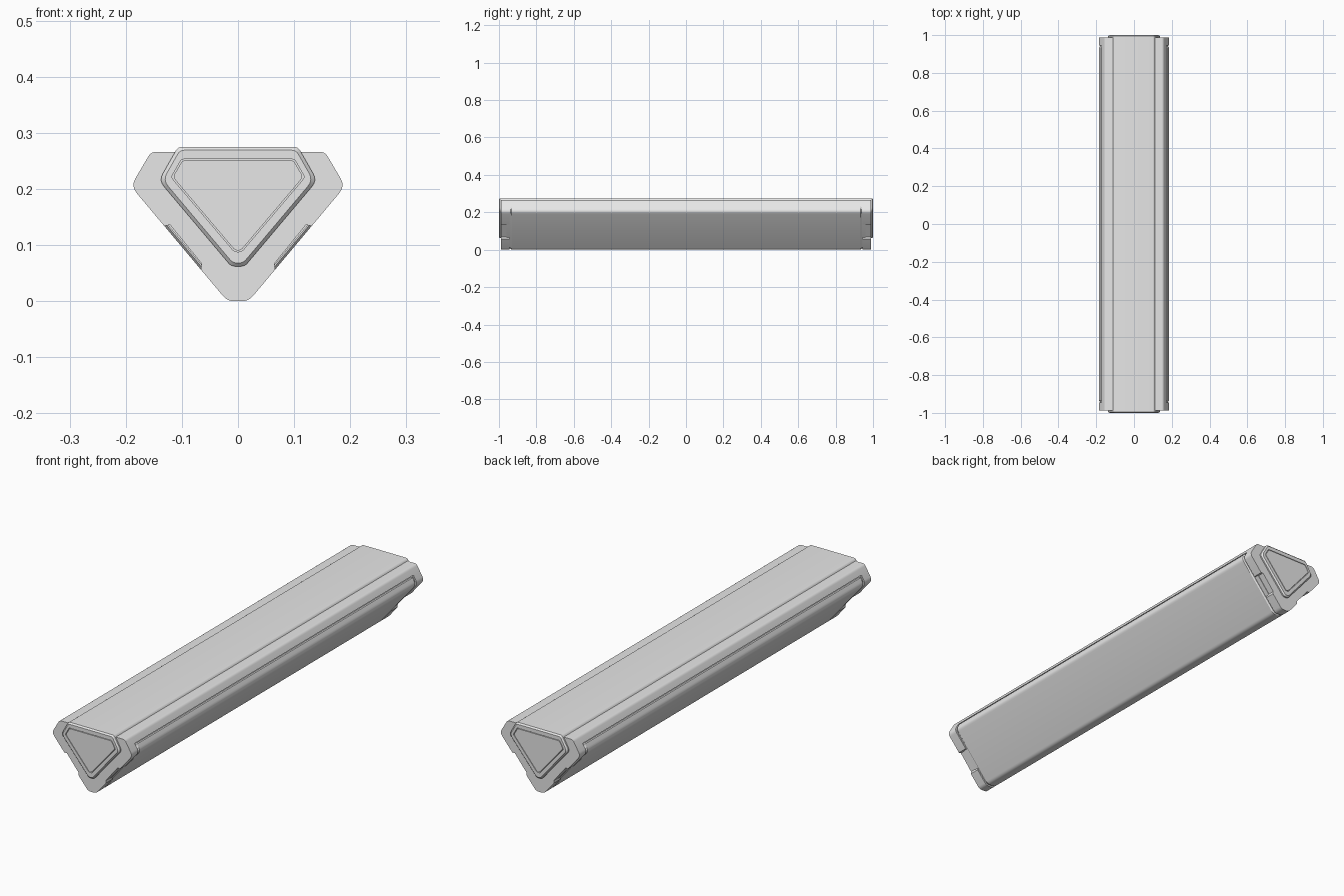
import bpy, bmesh, math
from mathutils import Vector

if "Cube" in bpy.data.objects:
    bpy.data.objects.remove(bpy.data.objects["Cube"])

grey = bpy.data.materials.new("light_grey")
grey.diffuse_color = (0.8, 0.8, 0.8, 1)
grey.use_nodes = True
grey.node_tree.nodes["Principled BSDF"].inputs["Base Color"].default_value = grey.diffuse_color


def mirrored(half):
    """Right half corners (x, z, rounding), top to bottom -> closed outline."""
    return half + [(-x, z, r) for x, z, r in reversed(half)]


def inset(corners, d):
    """Move every side of a convex outline inwards by d."""
    n, out = len(corners), []
    for i in range(n):
        a, b, c = (Vector(corners[(i + k) % n][:2]) for k in (-1, 0, 1))
        u, v = (b - a).normalized(), (c - b).normalized()
        n1, n2 = Vector((u.y, -u.x)), Vector((v.y, -v.x))
        p = b + (n1 + n2) * d / (1 + n1.dot(n2))
        out.append((p.x, p.y, corners[i][2]))
    return out


def rounded(corners, segs=4):
    n, out = len(corners), []
    for i in range(n):
        a, b, c = (Vector(corners[(i + k) % n][:2]) for k in (-1, 0, 1))
        r = corners[i][2]
        if r == 0:
            out.append(b)
            continue
        p, q = b + (a - b).normalized() * r, b + (c - b).normalized() * r
        for k in range(segs + 1):
            t = k / segs
            out.append(p * (1 - t) ** 2 + b * 2 * t * (1 - t) + q * t * t)
    return out


def loft(name, rings):
    """Skin through (corners, y) rings and close both ends."""
    bm = bmesh.new()
    loops = [[bm.verts.new((p.x, y, p.y)) for p in rounded(c)] for c, y in rings]
    for a, b in zip(loops, loops[1:]):
        for i in range(len(a)):
            j = (i + 1) % len(a)
            bm.faces.new((a[i], a[j], b[j], b[i]))
    bm.faces.new(loops[0])
    bm.faces.new(loops[-1])
    bmesh.ops.recalc_face_normals(bm, faces=bm.faces)
    mesh = bpy.data.meshes.new(name)
    bm.to_mesh(mesh)
    bm.free()
    mesh.materials.append(grey)
    ob = bpy.data.objects.new(name, mesh)
    bpy.context.collection.objects.link(ob)
    bpy.ops.object.select_all(action='DESELECT')
    ob.select_set(True)
    bpy.context.view_layer.objects.active = ob
    bpy.ops.object.shade_smooth_by_angle(angle=math.radians(30))
    return ob


body = mirrored([(0.155, 0.266, 0.009), (0.191, 0.205, 0.016), (0.019, 0.0, 0.012)])

# Core, seen only at the bottom of the seams
loft("core", [(inset(body, 0.006), -0.96), (inset(body, 0.006), 0.96)])

# Upper shell above the long seam
upper = mirrored([(0.155, 0.266, 0.009), (0.1715, 0.238, 0)])
loft("upper_shell", [(upper, -0.945), (upper, 0.945)])

# Lower shell wrapping both sloping sides, with softened ends
lower = mirrored([(0.175, 0.232, 0), (0.191, 0.205, 0.016), (0.019, 0.0, 0.012)])
loft("lower_shell", [(inset(lower, 0.004), -0.939), (lower, -0.933),
                     (lower, 0.933), (inset(lower, 0.004), 0.939)])

# End caps with a shallow finger notch in each sloping side
cap = mirrored([(0.155, 0.266, 0.009), (0.191, 0.205, 0.016),
                (0.1315, 0.134, 0), (0.121, 0.136, 0),
                (0.065, 0.067, 0), (0.066, 0.056, 0), (0.019, 0.0, 0.012)])
for side, name in ((-1, "front_cap"), (1, "back_cap")):
    loft(name, [(cap, side * 0.944), (cap, side * 0.988)])

# Raised top rail running through to bevelled end plugs with a grooved panel
rail = mirrored([(0.107, 0.275, 0.008), (0.141, 0.215, 0.014), (0.012, 0.062, 0.008)])
panel = mirrored([(0.1, 0.252, 0.004), (0.118, 0.221, 0.006), (0.006, 0.089, 0.005)])
end = [(rail, 0.994), (inset(rail, 0.006), 1.0), (inset(panel, -0.001), 1.0),
       (inset(panel, -0.001), 0.994), (inset(panel, 0.0015), 0.994),
       (inset(panel, 0.0015), 1.0)]
loft("top_rail", [(c, -y) for c, y in reversed(end)] + end)
